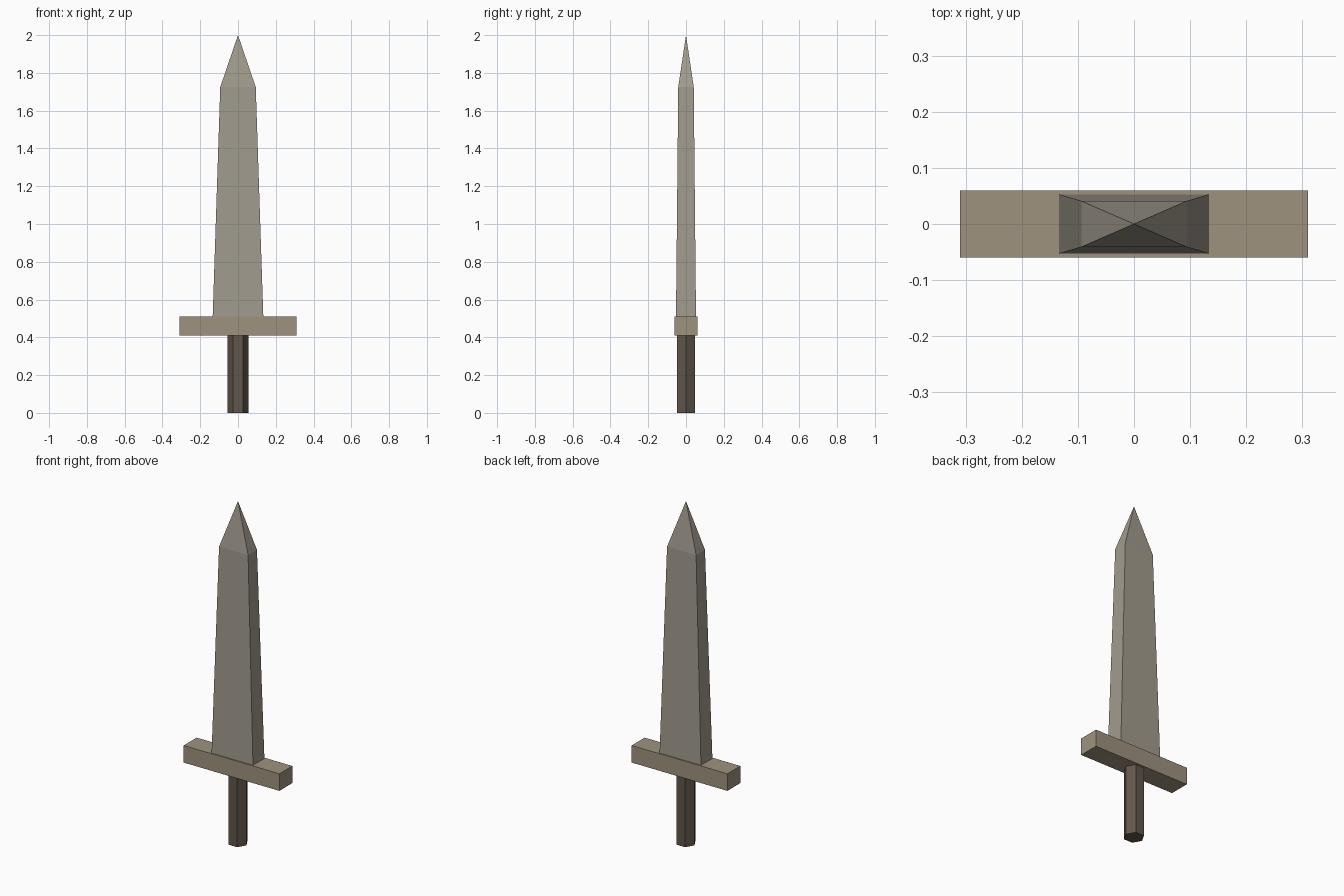
import bpy, bmesh
from math import cos, sin, pi

if "Cube" in bpy.data.objects:
    bpy.data.objects.remove(bpy.data.objects["Cube"])


def material(name, color):
    mat = bpy.data.materials.new(name)
    mat.diffuse_color = (*color, 1)
    mat.use_nodes = True
    mat.node_tree.nodes["Principled BSDF"].inputs["Base Color"].default_value = mat.diffuse_color
    return mat


def loft(name, rings, mat, tip=None):
    """Skin a stack of matching rings; close the top with a cap or a point."""
    bm = bmesh.new()
    loops = [[bm.verts.new(p) for p in ring] for ring in rings]
    n = len(loops[0])
    for low, high in zip(loops, loops[1:]):
        for i in range(n):
            j = (i + 1) % n
            bm.faces.new((low[i], low[j], high[j], high[i]))
    bm.faces.new(loops[0][::-1])
    if tip:
        apex = bm.verts.new(tip)
        for i in range(n):
            bm.faces.new((loops[-1][i], loops[-1][(i + 1) % n], apex))
    else:
        bm.faces.new(loops[-1])
    bmesh.ops.recalc_face_normals(bm, faces=bm.faces)
    mesh = bpy.data.meshes.new(name)
    bm.to_mesh(mesh)
    bm.free()
    mesh.materials.append(mat)
    obj = bpy.data.objects.new(name, mesh)
    bpy.context.collection.objects.link(obj)
    return obj


def rect(hx, hy, z):
    return [(-hx, -hy, z), (hx, -hy, z), (hx, hy, z), (-hx, hy, z)]


def hexagon(r, z):
    return [(r * cos(i * pi / 3), r * sin(i * pi / 3), z) for i in range(6)]


steel = material("steel", (0.36, 0.33, 0.27))
bronze = material("bronze", (0.34, 0.29, 0.21))
leather = material("leather", (0.12, 0.095, 0.07))

# Six-sided grip
loft("handle", [hexagon(0.055, 0), hexagon(0.055, 0.41)], leather)

# Crossguard bar
loft("crossguard", [rect(0.31, 0.06, 0.41), rect(0.31, 0.06, 0.51)], bronze)

# Tapered blade ending in a pyramid point
loft("blade", [rect(0.134, 0.053, 0.51), rect(0.094, 0.041, 1.725)], steel,
     tip=(0, 0, 2.0))
